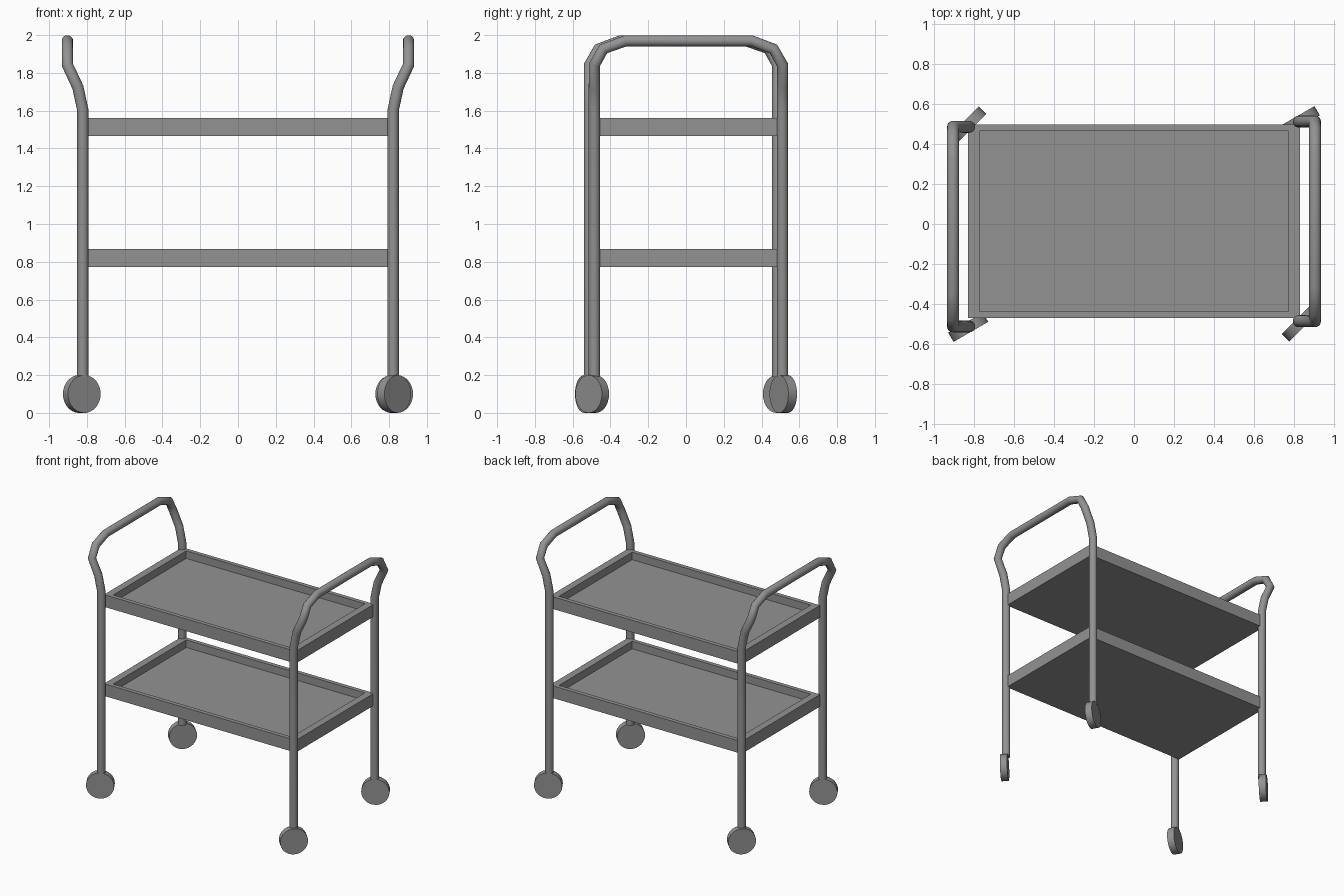
import bpy, bmesh
from math import radians, pi
from mathutils import Matrix

if "Cube" in bpy.data.objects:
    bpy.data.objects.remove(bpy.data.objects["Cube"])

TUBE_R = 0.03
LEG_X, LEG_Y, SHIFT = 0.822, 0.498, 0.013   # each end frame is shifted slightly in y
WHEEL_X, WHEEL_Y = 0.827, 0.506

grey = bpy.data.materials.new("dark_grey")
grey.diffuse_color = (0.29, 0.29, 0.29, 1)
grey.use_nodes = True
grey.node_tree.nodes["Principled BSDF"].inputs["Base Color"].default_value = grey.diffuse_color


def smooth(obj, angle):
    bpy.ops.object.select_all(action='DESELECT')
    obj.select_set(True)
    bpy.context.view_layer.objects.active = obj
    bpy.ops.object.shade_smooth_by_angle(angle=radians(angle))


def end_frame(name, turn):
    """Two legs and a push handle as one bent tube."""
    half = [(LEG_X, LEG_Y, 0.19), (LEG_X, LEG_Y, 1.605), (0.848, LEG_Y, 1.725),
            (0.903, LEG_Y, 1.842), (0.903, 0.45, 1.927), (0.903, 0.332, 1.97)]
    path = half + [(x, -y, z) for x, y, z in reversed(half)]
    curve = bpy.data.curves.new(name, 'CURVE')
    curve.dimensions = '3D'
    curve.bevel_depth = TUBE_R
    curve.bevel_resolution = 6
    curve.use_fill_caps = True
    spline = curve.splines.new('POLY')
    spline.points.add(len(path) - 1)
    for p, (x, y, z) in zip(spline.points, path):
        p.co = (x, y + SHIFT, z, 1)
    obj = bpy.data.objects.new(name, curve)
    bpy.context.collection.objects.link(obj)
    obj.rotation_euler.z = turn
    bpy.ops.object.select_all(action='DESELECT')
    obj.select_set(True)
    bpy.context.view_layer.objects.active = obj
    bpy.ops.object.convert(target='MESH')
    smooth(bpy.context.object, 40)


def wheel(name, side, angle, turn):
    """Swivelled caster wheel under a leg."""
    pos = Matrix.Rotation(turn, 3, 'Z') @ Matrix.Translation(
        (WHEEL_X, side * WHEEL_Y + SHIFT * 0.7, 0.1)).translation
    bpy.ops.mesh.primitive_cylinder_add(vertices=32, radius=0.1, depth=0.053, location=pos,
                                        rotation=(pi / 2, 0, radians(angle)))
    obj = bpy.context.object
    obj.name = name
    smooth(obj, 40)


def tray(name, bottom):
    """Shallow rectangular tray with a raised rim."""
    bm = bmesh.new()
    bmesh.ops.create_cube(bm, size=1)
    top = max(bm.faces, key=lambda f: f.calc_center_median().z)
    bmesh.ops.inset_region(bm, faces=[top], thickness=0.034, use_even_offset=True)
    inner = bmesh.ops.extrude_discrete_faces(bm, faces=[top])['faces'][0]
    bmesh.ops.translate(bm, vec=(0, 0, -0.62), verts=inner.verts)
    bmesh.ops.scale(bm, vec=(1.655, 0.966, 0.095), verts=bm.verts)
    bmesh.ops.recalc_face_normals(bm, faces=bm.faces)
    mesh = bpy.data.meshes.new(name)
    bm.to_mesh(mesh)
    bm.free()
    obj = bpy.data.objects.new(name, mesh)
    obj.location = (0, 0.013, bottom + 0.0475)
    bpy.context.collection.objects.link(obj)


# The left end is the right end turned half way round
for label, turn in (("right", 0), ("left", pi)):
    end_frame(label + "_leg_frame_handle", turn)
    wheel(label + "_wheel_a", 1, 30, turn)
    wheel(label + "_wheel_b", -1, 45, turn)

# Trays
tray("upper_tray", 1.467)
tray("lower_tray", 0.772)

# One grey for every part
for obj in bpy.data.objects:
    obj.data.materials.clear()
    obj.data.materials.append(grey)
